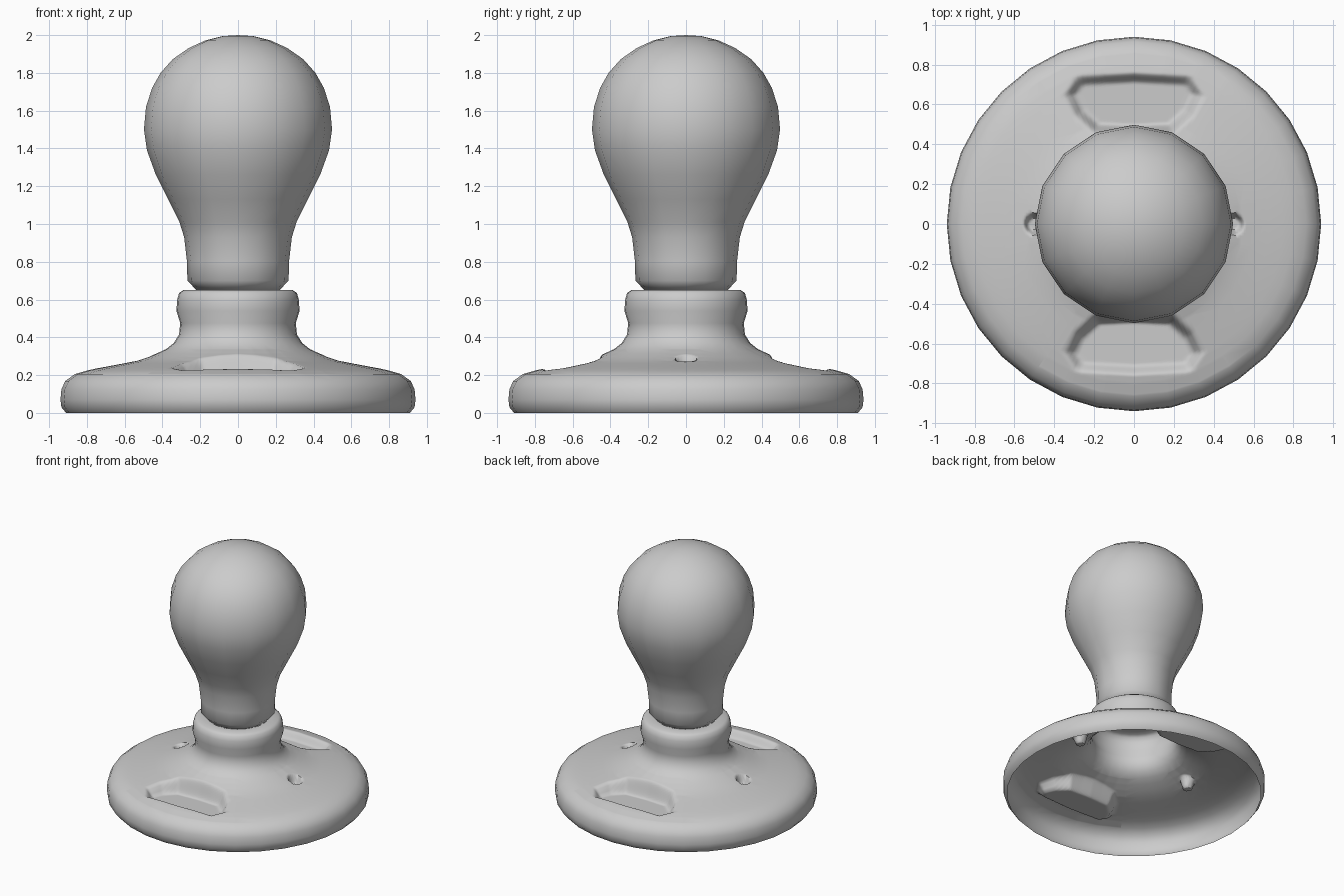
import bpy, bmesh, math
from mathutils import Vector

if "Cube" in bpy.data.objects:
    bpy.data.objects.remove(bpy.data.objects["Cube"])


def lathe(profile, sides):
    """Revolve an (r, z) profile, listed bottom to top, around z."""
    bm = bmesh.new()
    rings = []
    for r, z in profile:
        rings.append([bm.verts.new((r * math.cos(2 * math.pi * j / sides),
                                    r * math.sin(2 * math.pi * j / sides), z))
                      for j in range(sides)])
    for low, high in zip(rings, rings[1:]):
        for j in range(sides):
            k = (j + 1) % sides
            bm.faces.new((low[j], low[k], high[k], high[j]))
    bmesh.ops.remove_doubles(bm, verts=bm.verts[:], dist=1e-4)
    return bm


def finish(bm, name, angle):
    mesh = bpy.data.meshes.new(name)
    bm.to_mesh(mesh)
    bm.free()
    obj = bpy.data.objects.new(name, mesh)
    bpy.context.collection.objects.link(obj)
    bpy.ops.object.select_all(action='DESELECT')
    obj.select_set(True)
    bpy.context.view_layer.objects.active = obj
    bpy.ops.object.shade_smooth_by_angle(angle=math.radians(angle))
    return obj


def smooth(t):
    t = max(0.0, min(1.0, t))
    return t * t * (3 - 2 * t)


# Outline of one half of a grip pocket, clockwise, mirrored by abs(x), abs(y)
POCKET = [Vector(p) for p in ((0.0, 0.765), (0.29, 0.75), (0.355, 0.65),
                              (0.30, 0.54), (0.20, 0.45), (0.0, 0.44))]


def pocket_inside(x, y):
    p = Vector((abs(x), abs(y)))
    dist = 1.0
    for a, b in zip(POCKET, POCKET[1:]):
        e = (b - a).normalized()
        q = p - a
        dist = min(dist, e.y * q.x - e.x * q.y)
    return dist


# Hollow base shell: open underside, domed flange and collar
base = lathe([(0.91, 0), (0.935, 0.03), (0.94, 0.07), (0.935, 0.125),
              (0.915, 0.168), (0.865, 0.205), (0.80, 0.224), (0.75, 0.235),
              (0.68, 0.248), (0.60, 0.263), (0.54, 0.275), (0.48, 0.295),
              (0.43, 0.315), (0.38, 0.338), (0.34, 0.37), (0.312, 0.415),
              (0.306, 0.475), (0.326, 0.54), (0.322, 0.60), (0.312, 0.635),
              (0.29, 0.65), (0.22, 0.65)], 32)

# Refine only the areas that hold the pockets and screw holes
edges = set()
for f in base.faces:
    c = f.calc_center_median()
    r = math.hypot(c.x, c.y)
    a = math.degrees(math.atan2(abs(c.y), abs(c.x)))
    if 0.40 < r < 0.84 and (a > 52 or (a < 16 and r < 0.62)):
        edges.update(f.edges)
bmesh.ops.subdivide_edges(base, edges=list(edges), cuts=6, use_grid_fill=True)

# Press in two grip pockets and two small screw holes
for v in base.verts:
    x, y, z = v.co
    r = math.hypot(x, y)
    if not 0.41 < r < 0.85:
        continue
    t = smooth(-pocket_inside(x, y) / 0.06) if pocket_inside(x, y) < 0 else \
        smooth(pocket_inside(x, y) / 0.06)
    inside = pocket_inside(x, y) > 0
    if inside:
        v.co.z = z + (min(z, 0.18) - z) * t
    hole = 0.055 - math.hypot(abs(x) - 0.50, y)
    if hole > 0:
        v.co.z = z + (0.215 - z) * smooth(hole / 0.025)
finish(base, "base_shell", 60)

# Bulb-shaped handle
bulb = lathe([(0, 0.65), (0.22, 0.65), (0.268, 0.70), (0.27, 0.80), (0.285, 0.93),
              (0.31, 1.01), (0.37, 1.13), (0.435, 1.26), (0.482, 1.39),
              (0.498, 1.50), (0.487, 1.62), (0.455, 1.72), (0.41, 1.80),
              (0.345, 1.873), (0.26, 1.932), (0.17, 1.973), (0.08, 1.995),
              (0, 2.0)], 16)
finish(bulb, "bulb_handle", 60)
